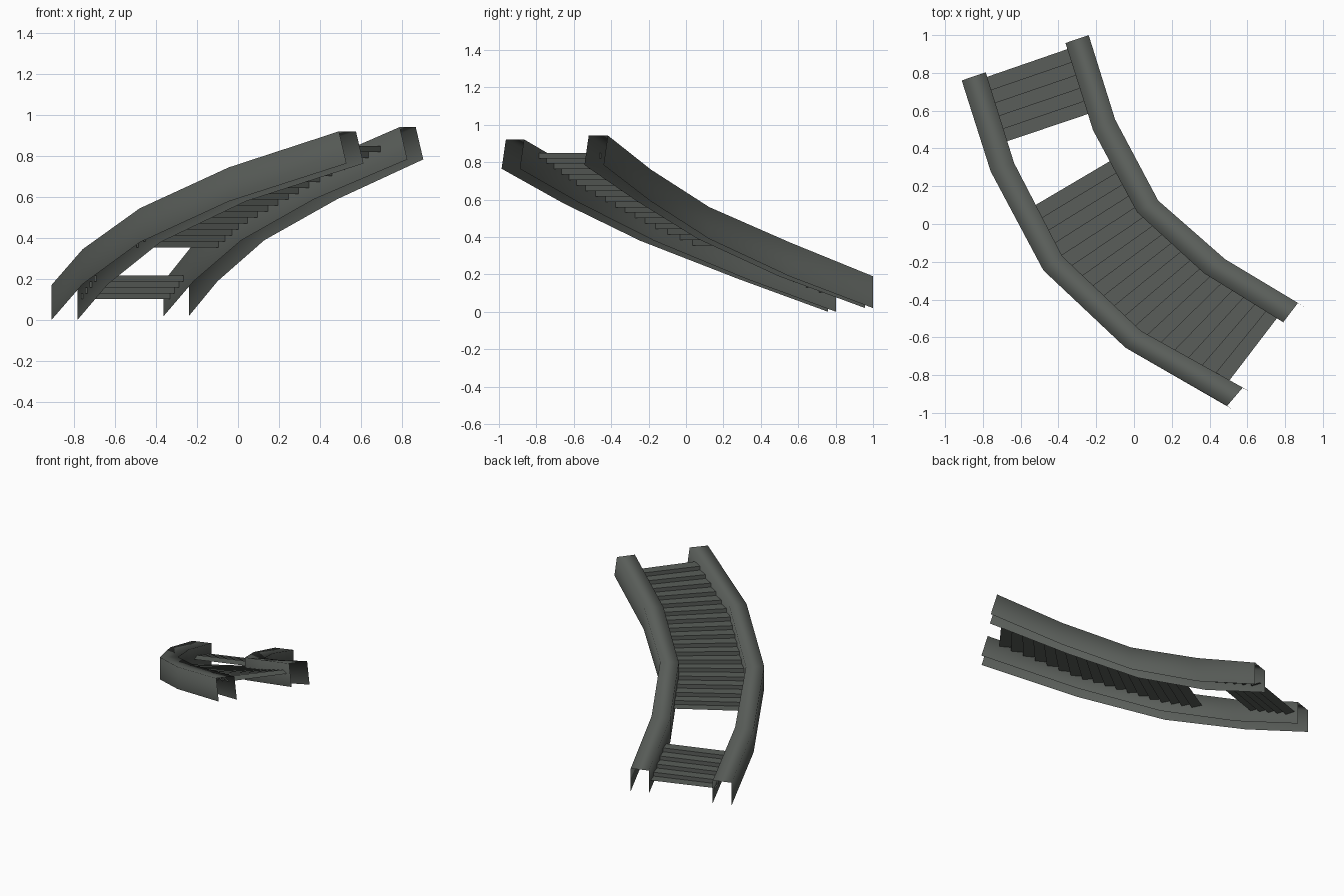
import bpy
from mathutils import Vector

if "Cube" in bpy.data.objects:
    bpy.data.objects.remove(bpy.data.objects["Cube"])

mat = bpy.data.materials.new("dark_grey_metal")
mat.diffuse_color = (0.10, 0.11, 0.10, 1)
mat.use_nodes = True
mat.node_tree.nodes["Principled BSDF"].inputs["Base Color"].default_value = mat.diffuse_color


def make(name, verts, faces, smooth):
    me = bpy.data.meshes.new(name)
    me.from_pydata(verts, [], faces)
    me.materials.append(mat)
    for p in me.polygons:
        p.use_smooth = smooth
    me.update()
    ob = bpy.data.objects.new(name, me)
    bpy.context.collection.objects.link(ob)
    return ob


# Plan paths of both edges of each side rail, from the low end to the high end
outer_a = [(-.912, .76), (-.759, .279), (-.48, -.245), (-.045, -.655), (.493, -.963)]
outer_b = [(-.785, .803), (-.635, .323), (-.38, -.17), (.037, -.566), (.576, -.866)]
inner_a = [(-.363, .958), (-.217, .497), (.016, .063), (.37, -.26), (.79, -.52)]
inner_b = [(-.24, 1.0), (-.10, .553), (.128, .124), (.483, -.187), (.868, -.418)]


# Side rail: open channel, top plus two thin sides, high end cut square to the slope
def rail(name, a, b, top, low):
    verts, faces = [], []
    for i in range(5):
        d = Vector((.037, -.023)) if i == 4 else Vector((0, 0))
        p, q = Vector(a[i]), Vector(b[i])
        verts += [(*(p + d), low[i]), (*p, top[i]), (*q, top[i]), (*(q + d), low[i])]
    for i in range(4):
        for k in range(3):
            v = 4 * i + k
            faces.append((v, v + 4, v + 5, v + 1))
    make(name, verts, faces, True)


rail("outer_side_rail", outer_a, outer_b,
     [.17, .346, .546, .746, .922], [0, .176, .38, .58, .765])
rail("inner_side_rail", inner_a, inner_b,
     [.19, .372, .56, .76, .943], [.02, .19, .39, .59, .785])


def along(path, t):
    i = min(int(t), 3)
    return Vector(path[i]).lerp(Vector(path[i + 1]), t - i)


# Steps: flat treads joined by risers, fanning between the rails
def flight(name, n, left, right, z0, z1):
    verts, faces = [], []
    for k in range(n):
        z = z0 + (z1 - z0) * k / (n - 1)
        for f in (k / n, (k + 1) / n):
            p = along(outer_b, left[0] + (left[1] - left[0]) * f)
            q = along(inner_a, right[0] + (right[1] - right[0]) * f)
            e = (q - p).normalized() * .012
            verts += [(*(p - e), z), (*(q + e), z)]
        v = 4 * k
        faces.append((v, v + 2, v + 3, v + 1))
        if k:
            faces.append((v - 2, v, v + 1, v - 1))
    make(name, verts, faces, False)


flight("lower_steps", 5, (.05, .76), (.07, .815), .102, .218)
flight("upper_steps", 18, (1.45, 3.87), (1.38, 3.92), .355, .85)
